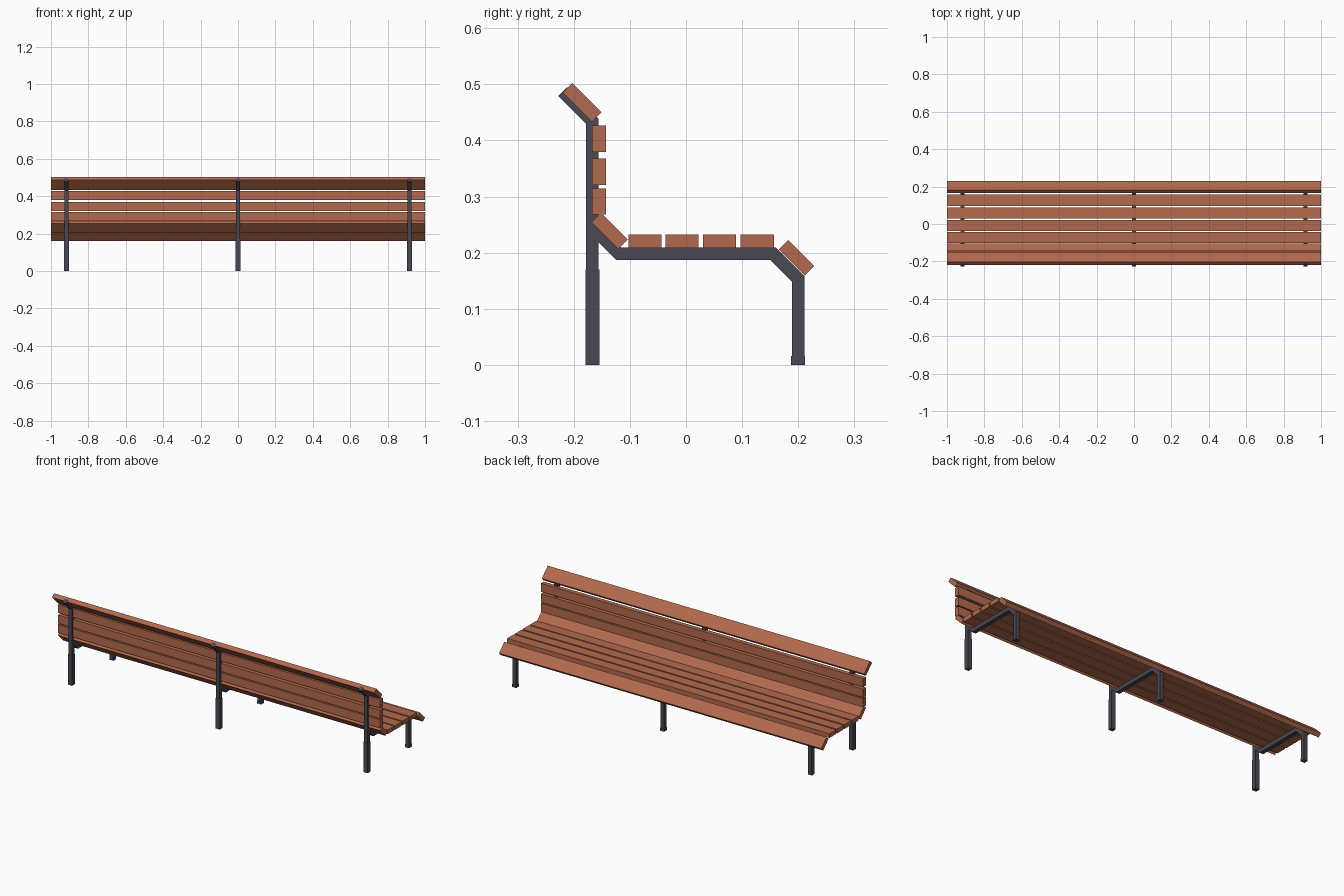
import bpy, bmesh, math
from mathutils import Vector, Matrix

if "Cube" in bpy.data.objects:
    bpy.data.objects.remove(bpy.data.objects["Cube"])


def material(name, rgb):
    m = bpy.data.materials.new(name)
    m.diffuse_color = (*rgb, 1)
    m.use_nodes = True
    m.node_tree.nodes["Principled BSDF"].inputs["Base Color"].default_value = m.diffuse_color
    return m


wood = material("reddish wood", (0.45, 0.143, 0.075))
metal = material("dark grey metal", (0.068, 0.064, 0.083))


def finish(name, bm, mat):
    bmesh.ops.recalc_face_normals(bm, faces=bm.faces[:])
    me = bpy.data.meshes.new(name)
    bm.to_mesh(me)
    bm.free()
    me.materials.append(mat)
    ob = bpy.data.objects.new(name, me)
    bpy.context.collection.objects.link(ob)


def bar(name, x, y, z, sx, sy, sz, mat, tilt=0):
    bm = bmesh.new()
    bmesh.ops.create_cube(bm, size=1, matrix=Matrix.Translation((x, y, z))
                          @ Matrix.Rotation(math.radians(tilt), 4, 'X')
                          @ Matrix.Diagonal((sx, sy, sz, 1)))
    finish(name, bm, mat)


def bent_tube(name, x, path, width):
    """Square tube following a (y, z) path with mitred corners."""
    pts = [Vector(p) for p in path]
    dirs = [(b - a).normalized() for a, b in zip(pts, pts[1:])]
    bm = bmesh.new()
    rings = []
    h = width / 2
    for i, p in enumerate(pts):
        d0, d1 = dirs[max(i - 1, 0)], dirs[min(i, len(dirs) - 1)]
        n0, n1 = Vector((-d0.y, d0.x)), Vector((-d1.y, d1.x))
        m = (n0 + n1).normalized()
        m *= h / m.dot(n0)
        rings.append([bm.verts.new((x + sx * h, p.x + s * m.x, p.y + s * m.y))
                      for sx, s in ((-1, -1), (1, -1), (1, 1), (-1, 1))])
    for a, b in zip(rings, rings[1:]):
        for k in range(4):
            j = (k + 1) % 4
            bm.faces.new((a[k], a[j], b[j], b[k]))
    bm.faces.new(rings[0])
    bm.faces.new(rings[-1])
    finish(name, bm, metal)


# Wooden slats: seat, backrest and the three tilted ones
for y in (-0.073, -0.007, 0.06, 0.127):
    bar("seat_slat", 0, y, 0.22, 2, 0.059, 0.024, wood)
for z in (0.291, 0.344, 0.403):
    bar("back_slat", 0, -0.155, z, 2, 0.025, 0.047, wood)
bar("lower_back_slat", 0, -0.136, 0.239, 2, 0.067, 0.024, wood, -45)
bar("front_edge_slat", 0, 0.197, 0.191, 2, 0.066, 0.024, wood, -45)
bar("top_rail_slat", 0, -0.185, 0.468, 2, 0.074, 0.024, wood, -45)

# Three metal frames
for x in (-0.917, 0, 0.917):
    bent_tube("back_post", x, [(-0.167, 0), (-0.167, 0.434), (-0.22, 0.487)], 0.0225)
    bent_tube("seat_support", x, [(-0.167, 0.245), (-0.12, 0.198), (0.155, 0.198),
                                  (0.2, 0.153), (0.2, 0)], 0.0225)
    # slightly thicker sleeves at the foot of each leg
    bar("back_leg_sleeve", x, -0.167, 0.085, 0.025, 0.025, 0.17, metal)
    bar("front_leg_foot", x, 0.2, 0.008, 0.025, 0.025, 0.016, metal)
